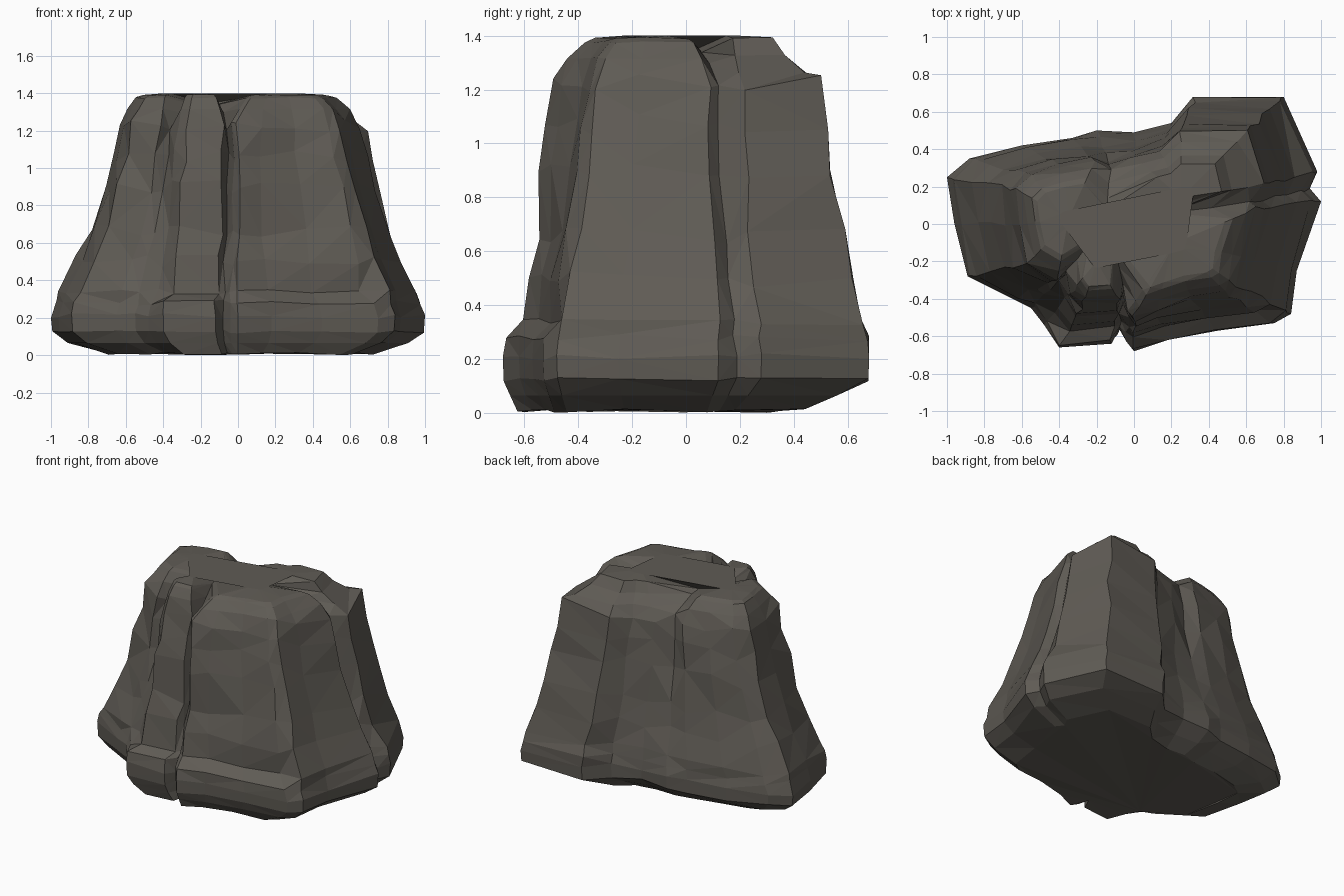
import bpy, bmesh, random
from mathutils import Vector

if "Cube" in bpy.data.objects:
    bpy.data.objects.remove(bpy.data.objects["Cube"])

random.seed(7)

# Foot outline of each lobe, anticlockwise; the last point is the cleft that ends it.
# Then the point its crown leans to, and the shoulder width ratio.
LOBES = {
    "front_right": ([(-0.04, -0.63), (0, -0.68), (0.18, -0.62), (0.45, -0.57), (0.75, -0.53),
                     (0.84, -0.48), (0.87, -0.25), (1, 0.12), (0.94, 0.19)], (0.22, -0.1), 0.66),
    "back_right": ([(0.98, 0.28), (0.8, 0.68), (0.33, 0.68), (0.2, 0.54), (0, 0.49),
                    (-0.2, 0.5)], (0.25, 0.14), 0.7),
    "left": ([(-0.33, 0.46), (-0.6, 0.42), (-0.88, 0.35), (-1, 0.25), (-0.96, 0),
              (-0.89, -0.28), (-0.65, -0.4), (-0.55, -0.45)], (-0.35, 0.03), 0.63),
    "pillar": ([(-0.48, -0.54), (-0.4, -0.66), (-0.12, -0.64), (-0.08, -0.56)], (-0.2, -0.2), 0.67),
}

# Wall rings: height, and blend from foot to shoulder
WALL = [(0.13, 0.02), (0.21, 0), (0.28, 0.06), (0.34, 0.12), (0.5, 0.38), (0.66, 0.57),
        (0.9, 0.77), (1.07, 0.9), (1.22, 1)]


def jitter(size):
    return random.uniform(-size, size)


def shoulder_of(foot, name, width, cleft):
    """The walls lean in by set ratios; clefts cut deeper."""
    if cleft:
        return Vector((foot.x * 0.65, foot.y * 0.58))
    if name == "back_right" and foot.y > 0.6:
        width = 0.77
    depth = 0.64 if name == "pillar" else 0.74
    if name == "front_right":
        depth = 0.73 if foot.x < 0.3 else 0.69
    return Vector((foot.x * width, foot.y * depth))


def column_points(foot, name, peak, width, cleft):
    """All points up one column, from the underside to the crown."""
    back = name == "back_right" and not cleft
    shoulder = shoulder_of(foot, name, width, cleft)
    # tucked-in underside
    tuck = 0.65 if foot.y > 0 else 0.92
    pts = [(foot.x * 0.72, foot.y * tuck, random.uniform(0, 0.015)),
           (foot.x * 0.91, foot.y * (tuck + 1) / 2, 0.065)]
    # battered wall, with a ledge near the foot of the front
    for z, blend in WALL:
        if foot.y < -0.5 and not cleft and 0.3 < z < 0.7:
            blend += 0.25 if z < 0.4 else (0.14 if foot.x < 0.3 else 0)
        p = foot.lerp(shoulder, blend)
        j = 0.012 if z > 0.25 else 0
        pts.append((p.x + jitter(j), p.y + jitter(j), z + jitter(0.015 if z < 0.4 else 0.04)))
    # rounded crown, lower behind, with the clefts running in across it
    pull, drop = (0.75, 0.05) if cleft else (0.5 if back else 0.4, 0)
    low = 0.05 if back else 0
    for amount, z in ((0.35, 1.32 - low), (0.75, 1.38 - low), (1, 1.395)):
        p = shoulder.lerp(peak, pull * amount)
        pts.append((p.x, p.y, z - drop * amount - random.uniform(0, 0.008)))
    # each lobe gathers to its own peak, clefts stay in the valley
    p = shoulder.lerp(peak, 0.8 if cleft else 0.85)
    pts.append((p.x, p.y, 1.35 if cleft else 1.4))
    return pts


bm = bmesh.new()
columns = []
for name, (outline, peak, width) in LOBES.items():
    for xy in outline:
        cleft = xy == outline[-1]
        target = Vector((-0.15, 0.02)) if cleft else Vector(peak)
        pts = column_points(Vector(xy), name, target, width, cleft)
        columns.append([bm.verts.new(p) for p in pts])

# Skin between neighbouring columns
for a, b in zip(columns, columns[1:] + columns[:1]):
    for k in range(len(a) - 1):
        bm.faces.new((a[k], b[k], b[k + 1], a[k + 1]))

# Underside and crown
bm.faces.new([c[0] for c in reversed(columns)])
bm.faces.new([c[-1] for c in columns])
bmesh.ops.triangulate(bm, faces=bm.faces[:], quad_method='SHORT_EDGE', ngon_method='EAR_CLIP')
bmesh.ops.recalc_face_normals(bm, faces=bm.faces[:])

mesh = bpy.data.meshes.new("boulder")
bm.to_mesh(mesh)
bm.free()
boulder = bpy.data.objects.new("boulder", mesh)
bpy.context.collection.objects.link(boulder)

# Dark stone colour
stone = bpy.data.materials.new("dark_stone")
stone.diffuse_color = (0.115, 0.105, 0.09, 1)
stone.use_nodes = True
stone.node_tree.nodes["Principled BSDF"].inputs["Base Color"].default_value = stone.diffuse_color
mesh.materials.append(stone)
